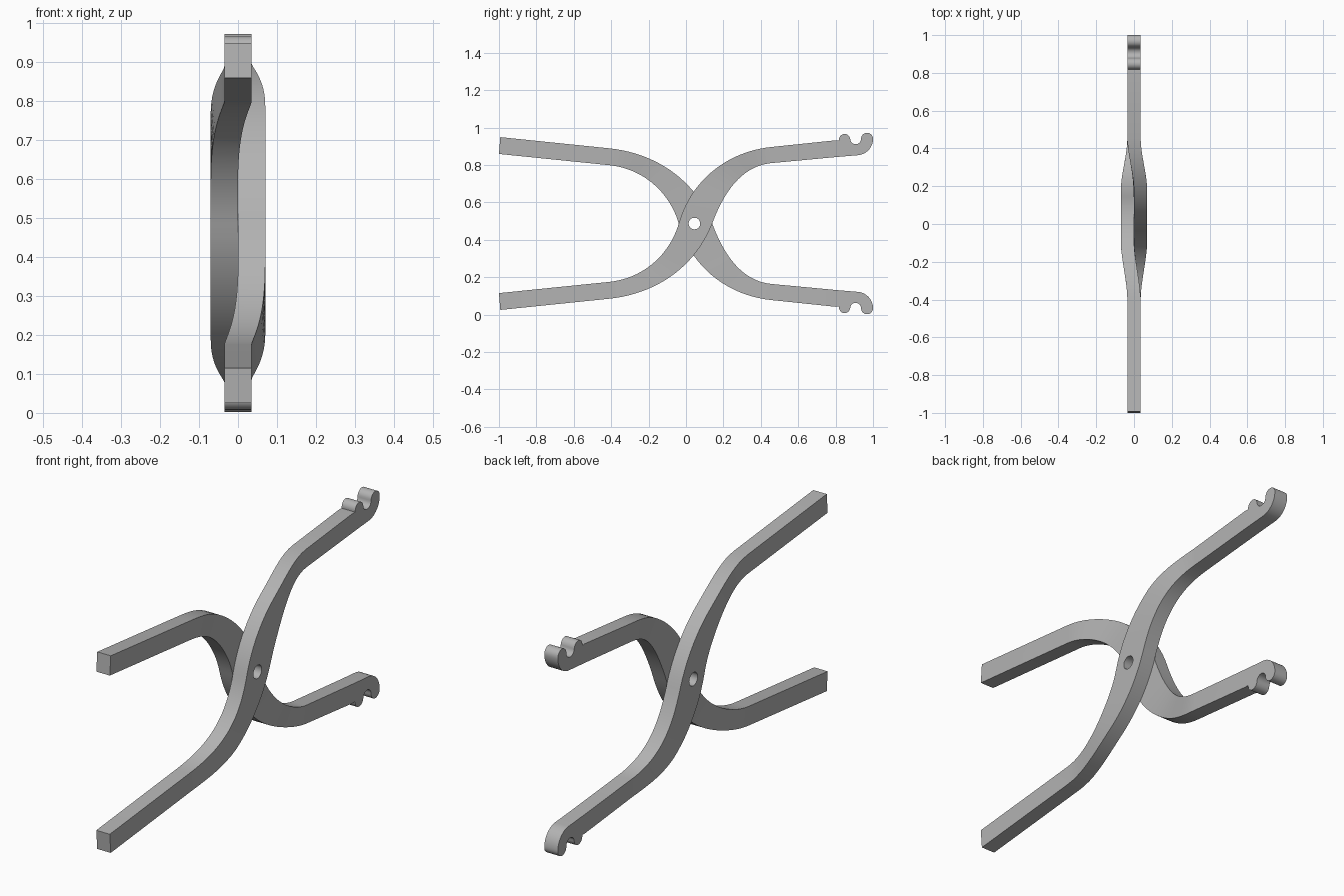
import bpy
import bmesh
from math import sin, cos, radians, pi
from mathutils import Vector
from mathutils.geometry import interpolate_bezier

if "Cube" in bpy.data.objects:
    bpy.data.objects.remove(bpy.data.objects["Cube"])

HALF = 0.035            # half thickness of an arm
HEIGHT = 0.974          # overall height
PIVOT = (0.045, HEIGHT / 2)

steel = bpy.data.materials.new("grey_steel")
steel.use_nodes = True
steel.diffuse_color = (0.45, 0.45, 0.45, 1)
steel.node_tree.nodes["Principled BSDF"].inputs["Base Color"].default_value = (0.45, 0.45, 0.45, 1)


def bend(p, q, a, b, n=22):
    """Curve in the yz plane from p to q with start and end angles in degrees."""
    p, q = Vector((0, *p)), Vector((0, *q))
    h = (q - p).length * 0.37
    da = Vector((0, cos(radians(a)), sin(radians(a))))
    db = Vector((0, cos(radians(b)), sin(radians(b))))
    return [(v.y, v.z) for v in interpolate_bezier(p, p + da * h, q - db * h, q, n)]


def arc(cy, cz, r, a, b, n=14):
    angles = [radians(a + (b - a) * i / (n - 1)) for i in range(n)]
    return [(cy + r * cos(t), cz + r * sin(t)) for t in angles]


def edge(end, start, middle, top, last, angle):
    """One long edge of the arm: handle, S-shaped middle, straight jaw."""
    return [end] + bend(start, middle, 6, angle) + bend(middle, top, angle, 6)[1:] + [last]


def ease(t):
    t = min(max(t, 0), 1)
    return t * t * (3 - 2 * t)


def offset(y):
    """Sideways joggle that lets the two arms pass each other."""
    return HALF * ease((y + 0.41) / 0.33) * ease((0.46 - y) / 0.29)


def make_arm(name, side):
    upper = edge((-1, 0.115), (-0.41, 0.175), (-0.037, 0.492), (0.455, 0.896), (0.80, 0.932), 74)
    lower = edge((-0.993, 0.025), (-0.41, 0.085), (0.142, 0.492), (0.455, 0.81), (0.808, 0.843), 69)
    # Hook: rounded heel, tip, notch and small bump
    hook = (arc(0.912, 0.94, 0.088, -85, -5) + arc(0.968, 0.94, 0.032, 0, 180)
            + arc(0.907, 0.94, 0.029, 0, -180)[1:] + arc(0.848, 0.936, 0.03, 0, 190)[1:])

    bm = bmesh.new()

    def vert(p):
        z = p[1] if side > 0 else HEIGHT - p[1]
        return bm.verts.new((side * offset(p[0]) - HALF, p[0], z))

    up, low = [vert(p) for p in upper], [vert(p) for p in lower]
    for i in range(len(up) - 1):
        bm.faces.new((low[i], low[i + 1], up[i + 1], up[i]))
    bm.faces.new([up[-1], low[-1]] + [vert(p) for p in hook])

    # Thicken the flat shape sideways
    region = bmesh.ops.extrude_face_region(bm, geom=bm.faces[:])
    moved = [g for g in region["geom"] if isinstance(g, bmesh.types.BMVert)]
    bmesh.ops.translate(bm, verts=moved, vec=(2 * HALF, 0, 0))
    bmesh.ops.recalc_face_normals(bm, faces=bm.faces[:])

    mesh = bpy.data.meshes.new(name)
    bm.to_mesh(mesh)
    bm.free()
    mesh.materials.append(steel)
    arm = bpy.data.objects.new(name, mesh)
    bpy.context.collection.objects.link(arm)
    return arm


arms = [make_arm("left_arm", 1), make_arm("right_arm", -1)]

# Pivot hole through both arms
bpy.ops.mesh.primitive_cylinder_add(vertices=32, radius=0.031, depth=0.4,
                                    location=(0, *PIVOT), rotation=(0, pi / 2, 0))
cutter = bpy.context.object
cutter.name = "pivot_hole_cutter"
cutter.hide_render = True
cutter.data.materials.append(steel)

for arm in arms:
    bpy.ops.object.select_all(action="DESELECT")
    arm.select_set(True)
    bpy.context.view_layer.objects.active = arm
    hole = arm.modifiers.new("pivot_hole", "BOOLEAN")
    hole.operation = "DIFFERENCE"
    hole.solver = "EXACT"
    hole.object = cutter
    bpy.ops.object.modifier_apply(modifier=hole.name)
    bpy.ops.object.shade_smooth_by_angle(angle=radians(32))

bpy.data.objects.remove(cutter)
